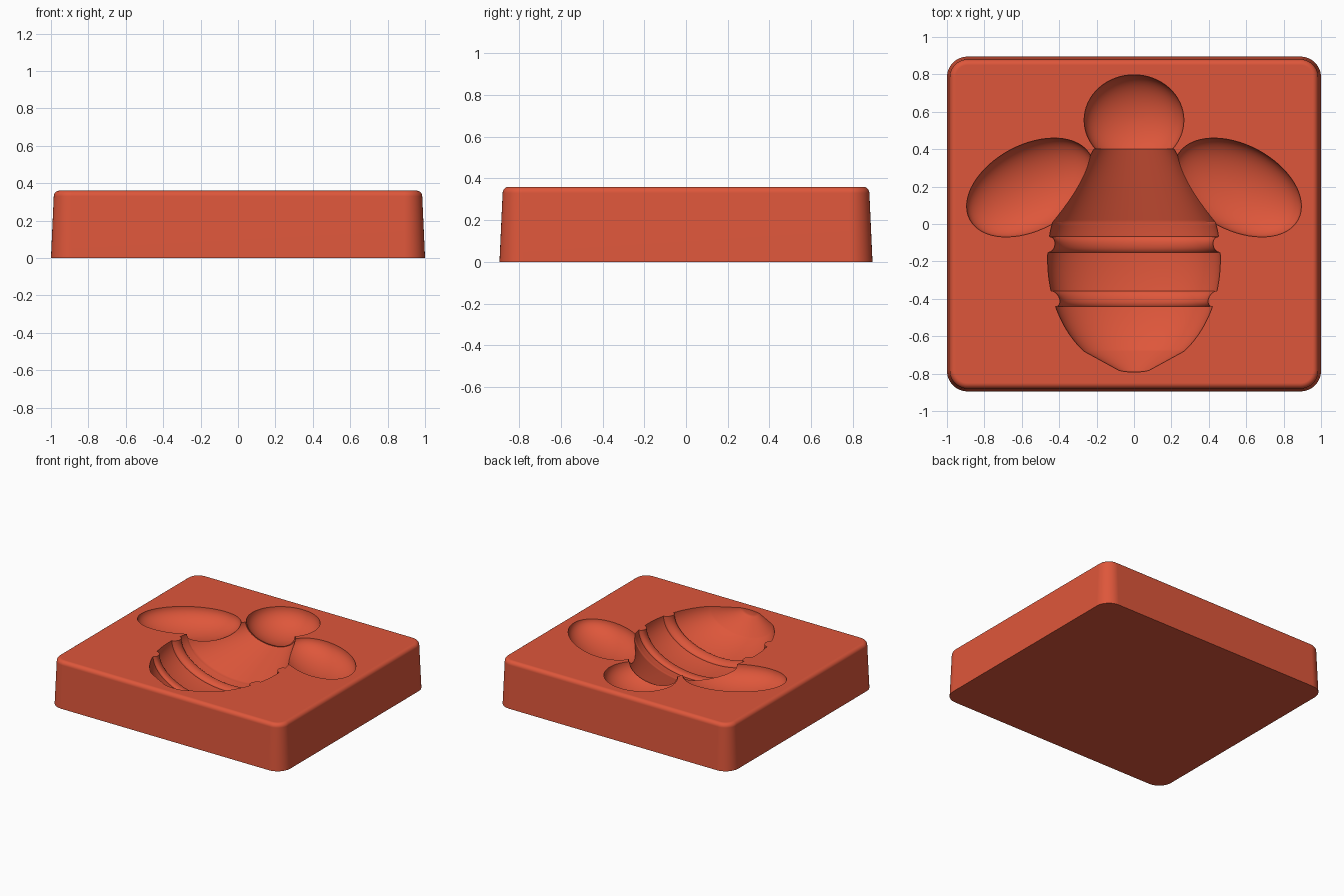
import bpy, bmesh, math
from mathutils import Matrix, Vector

cube = bpy.data.objects.get("Cube")
if cube:
    bpy.data.objects.remove(cube, do_unlink=True)

TOP = 0.36        # height of the block
FLATTEN = 0.58    # cavity depth relative to half width

clay = bpy.data.materials.new("terracotta red")
clay.use_nodes = True
clay.diffuse_color = (0.73, 0.094, 0.043, 1)
clay.node_tree.nodes["Principled BSDF"].inputs["Base Color"].default_value = clay.diffuse_color


def make_object(name, bm):
    bmesh.ops.recalc_face_normals(bm, faces=bm.faces)
    mesh = bpy.data.meshes.new(name)
    bm.to_mesh(mesh)
    bm.free()
    mesh.materials.append(clay)
    obj = bpy.data.objects.new(name, mesh)
    bpy.context.collection.objects.link(obj)
    return obj


def loft(name, rings):
    """Skin a list of equal closed rings and cap both ends."""
    bm = bmesh.new()
    loops = [[bm.verts.new(p) for p in ring] for ring in rings]
    n = len(loops[0])
    for a, b in zip(loops, loops[1:]):
        for i in range(n):
            j = (i + 1) % n
            bm.faces.new((a[i], a[j], b[j], b[i]))
    bm.faces.new(loops[0])
    bm.faces.new(loops[-1])
    return make_object(name, bm)


def rounded_rect(hx, hy, r, z, steps=10):
    ring = []
    for k, (sx, sy) in enumerate([(1, 1), (-1, 1), (-1, -1), (1, -1)]):
        for i in range(steps + 1):
            a = math.pi / 2 * (k + i / steps)
            ring.append((sx * (hx - r) + r * math.cos(a), sy * (hy - r) + r * math.sin(a), z))
    return ring


def ellipsoid(name, centre, radii, turn=0):
    bm = bmesh.new()
    bmesh.ops.create_uvsphere(bm, u_segments=64, v_segments=33, radius=1)
    place = (Matrix.Translation(Vector((*centre, TOP))) @ Matrix.Rotation(turn, 4, 'Z')
             @ Matrix.Diagonal((*radii, 1)))
    bm.transform(place)
    return make_object(name, bm)


# Tapered block with rounded corners and a soft top edge
sections = [(0, 0), (0.015, TOP - 0.03)]
for i in range(1, 7):
    a = math.pi / 2 * i / 6
    sections.append((0.015 + 0.03 * (1 - math.cos(a)), TOP - 0.03 + 0.03 * math.sin(a)))
block = loft("mould_block", [rounded_rect(1 - d, 0.895 - d, 0.11 - d, z) for d, z in sections])


# Body cutter: tapered shoulders, oval tail, two ribs left standing
def body_width(y):
    oval = 0.462 * math.sqrt(max(0, 1 - ((y + 0.19) / 0.602) ** 2))
    w = 0.215 + (0.4 - y) * 0.575 if y > 0 else oval
    for rib in (-0.11, -0.4):
        t = (y - rib) / 0.042
        if abs(t) < 1:
            w -= 0.035 * math.sqrt(1 - t * t)
    return w


stations = [0.4 - 0.01 * i for i in range(109)]
for rib in (-0.11, -0.4):
    stations += [rib + s * 0.042 * math.cos(math.radians(d)) for s in (1, -1) for d in (0, 8, 16, 25)]
stations += [-0.19 - 0.602 * math.sin(math.radians(d)) for d in (80, 83, 86, 88, 89.5)]
stations = sorted(set(round(y, 4) for y in stations if y > -0.792), reverse=True)
rings = []
for y in stations:
    w = body_width(y)
    rings.append([(w * math.cos(a), y, TOP + FLATTEN * w * math.sin(a))
                  for a in (math.tau * (i + 0.5) / 80 for i in range(80))])
cutters = [loft("body_cutter", rings)]

# Head and wing cutters
cutters.append(ellipsoid("head_cutter", (0, 0.555), (0.267, 0.243, 0.155)))
for side, label in ((1, "left"), (-1, "right")):
    cutters.append(ellipsoid(label + "_wing_cutter", (side * 0.555, 0.195),
                             (0.366, 0.228, 0.135), -side * math.radians(28)))

# Carve the cavities
bpy.ops.object.select_all(action='DESELECT')
bpy.context.view_layer.objects.active = block
block.select_set(True)
for cutter in cutters:
    cutter.hide_render = True
    cut = block.modifiers.new(cutter.name, 'BOOLEAN')
    cut.operation = 'DIFFERENCE'
    cut.solver = 'EXACT'
    cut.object = cutter
    bpy.ops.object.modifier_apply(modifier=cut.name)
for cutter in cutters:
    bpy.data.objects.remove(cutter, do_unlink=True)

# Smooth shading with crisp rims
bpy.ops.object.shade_smooth_by_angle(angle=math.radians(30))
weighted = block.modifiers.new("even_shading", 'WEIGHTED_NORMAL')
weighted.keep_sharp = True
